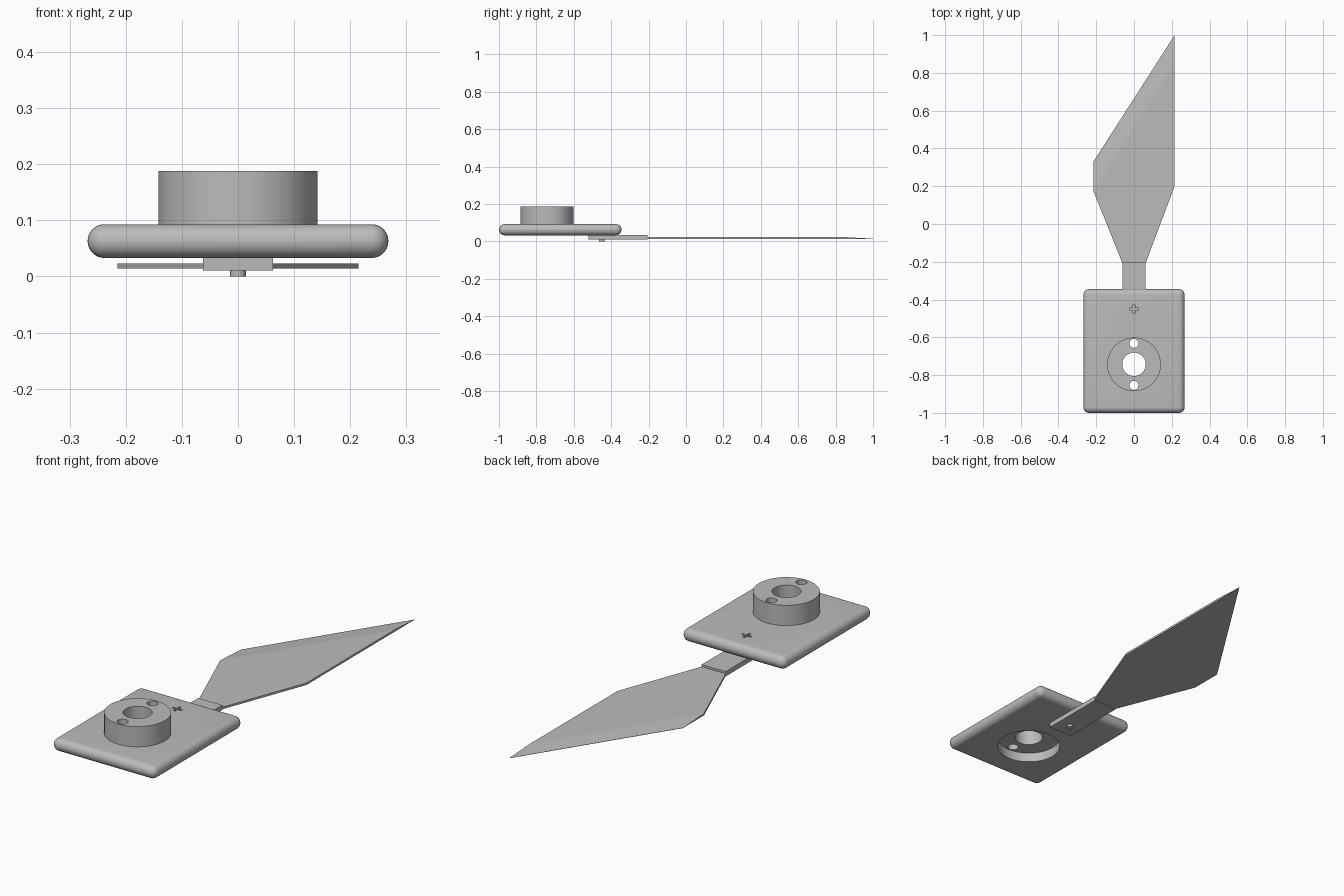
import bpy
import bmesh
import math

cube = bpy.data.objects.get("Cube")
if cube:
    bpy.data.objects.remove(cube, do_unlink=True)

grey = bpy.data.materials.new("plain_grey")
grey.use_nodes = True
colour = (0.5, 0.5, 0.5, 1)
grey.diffuse_color = colour
grey.node_tree.nodes["Principled BSDF"].inputs["Base Color"].default_value = colour


def finish(name, bm):
    bmesh.ops.recalc_face_normals(bm, faces=bm.faces[:])
    mesh = bpy.data.meshes.new(name)
    bm.to_mesh(mesh)
    bm.free()
    mesh.materials.append(grey)
    ob = bpy.data.objects.new(name, mesh)
    bpy.context.collection.objects.link(ob)
    return ob


def box(name, x0, x1, y0, y1, z0, z1, bevel=0, segments=1):
    bm = bmesh.new()
    bmesh.ops.create_cube(bm, size=1)
    for v in bm.verts:
        v.co.x = x1 if v.co.x > 0 else x0
        v.co.y = y1 if v.co.y > 0 else y0
        v.co.z = z1 if v.co.z > 0 else z0
    if bevel:
        bmesh.ops.bevel(bm, geom=bm.edges[:], offset=bevel, segments=segments,
                        profile=0.5, affect='EDGES')
    return finish(name, bm)


def cylinder(name, y, radius, z0, z1, sides=64):
    bm = bmesh.new()
    bmesh.ops.create_cone(bm, cap_ends=True, segments=sides, radius1=radius,
                          radius2=radius, depth=z1 - z0)
    bmesh.ops.translate(bm, verts=bm.verts[:], vec=(0, y, (z0 + z1) / 2))
    return finish(name, bm)


def select_only(ob):
    bpy.ops.object.select_all(action='DESELECT')
    ob.select_set(True)
    bpy.context.view_layer.objects.active = ob


def cut(ob, cutter):
    cutter.hide_render = True
    mod = ob.modifiers.new("cut", 'BOOLEAN')
    mod.operation = 'DIFFERENCE'
    mod.solver = 'EXACT'
    mod.object = cutter
    select_only(ob)
    bpy.ops.object.modifier_apply(modifier=mod.name)
    bpy.data.objects.remove(cutter, do_unlink=True)


def smooth(ob):
    select_only(ob)
    bpy.ops.object.shade_smooth_by_angle(angle=math.radians(30))


BOSS_Y = -0.743
SCREW_Y = -0.45

# Rounded base plate, bored under the boss
plate = box("base_plate", -0.268, 0.268, -1, -0.345, 0.033, 0.093, 0.0298, 8)
cut(plate, cylinder("bore_cutter", BOSS_Y, 0.1405, 0, 0.2))

# Cross-shaped drive recess in the plate above the screw
for a, b in ((0.024, 0.005), (0.005, 0.024)):
    cut(plate, box("cross_cutter", -a, a, SCREW_Y - b, SCREW_Y + b, 0.073, 0.12))
smooth(plate)

# Round boss with a centre hole and two small holes
boss = cylinder("round_boss", BOSS_Y, 0.142, 0.078, 0.188)
for offset, radius in ((0, 0.062), (0.111, 0.024), (-0.111, 0.024)):
    cut(boss, cylinder("hole_cutter", BOSS_Y + offset, radius, 0, 0.3, 48))
smooth(boss)

# Strap and screw joining the blade to the plate
box("blade_strap", -0.062, 0.062, -0.52, -0.205, 0.011, 0.0335)
smooth(cylinder("screw", SCREW_Y, 0.014, 0, 0.06, 24))

# Blade: flat underside, top ground down along the long slanted edge
LOW, HIGH = 0.014, 0.0235
outline = [(-0.062, -0.206), (0.062, -0.206), (0.215, 0.2), (0.215, 0.85),
           (0.215, 1), (-0.215, 0.33), (-0.215, 0.175)]
bm = bmesh.new()
bottom = [bm.verts.new((x, y, LOW)) for x, y in outline]
top = [bm.verts.new((x, y, LOW + 0.001 if i in (4, 5) else HIGH))
       for i, (x, y) in enumerate(outline)]
bm.faces.new(bottom[::-1])
bm.faces.new([top[i] for i in (0, 1, 2, 3, 6)])
bm.faces.new(top[3:])
for i in range(len(outline)):
    j = (i + 1) % len(outline)
    bm.faces.new((bottom[i], bottom[j], top[j], top[i]))
finish("blade", bm)
